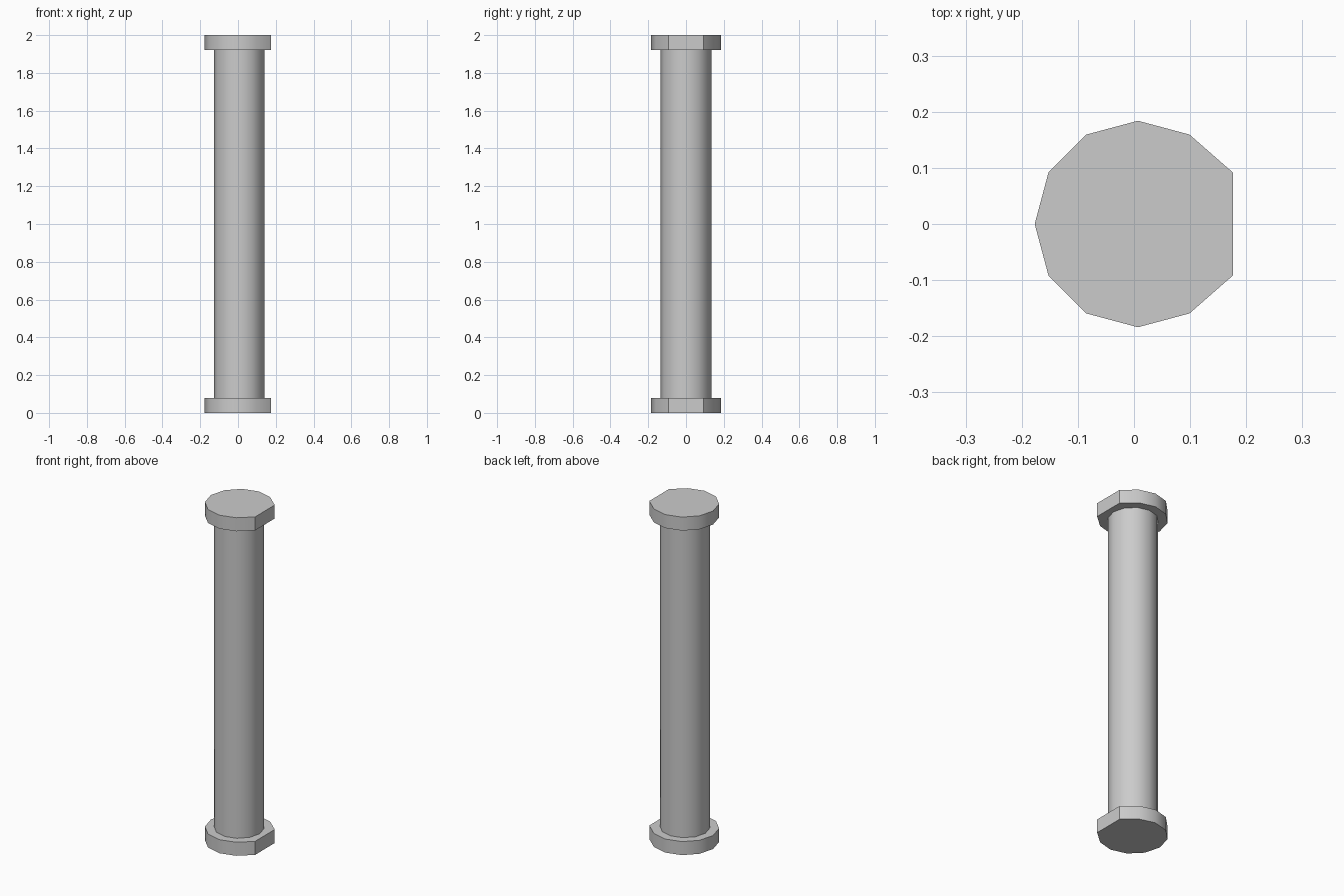
import bpy, bmesh
from math import radians, sin, cos

if "Cube" in bpy.data.objects:
    bpy.data.objects.remove(bpy.data.objects["Cube"])

CX = 0.007  # round axis sits slightly off centre because the caps have a flat side


def ring(radius, flat_x=None):
    """Twelve-sided outline; flat_x drops the +x corner to leave a flat side."""
    pts = []
    for i in range(12):
        if flat_x is not None and i == 0:
            continue
        x = CX + radius * cos(radians(30 * i))
        if flat_x is not None and i in (1, 11):
            x = flat_x
        pts.append((x, radius * sin(radians(30 * i))))
    return pts


def prism(name, outline, z0, z1):
    bm = bmesh.new()
    base = bm.faces.new([bm.verts.new((x, y, z0)) for x, y in outline])
    out = bmesh.ops.extrude_face_region(bm, geom=[base], use_keep_orig=True)
    verts = [g for g in out["geom"] if isinstance(g, bmesh.types.BMVert)]
    bmesh.ops.translate(bm, verts=verts, vec=(0, 0, z1 - z0))
    bmesh.ops.recalc_face_normals(bm, faces=bm.faces)
    mesh = bpy.data.meshes.new(name)
    bm.to_mesh(mesh)
    bm.free()
    obj = bpy.data.objects.new(name, mesh)
    bpy.context.collection.objects.link(obj)
    bpy.ops.object.select_all(action='DESELECT')
    obj.select_set(True)
    bpy.context.view_layer.objects.active = obj
    bpy.ops.object.shade_smooth_by_angle(angle=radians(38))
    return obj


# Shaft between the two caps
prism("shaft", ring(0.134), 0.08, 1.92)

# Matching end caps with one flat side facing +x
cap = ring(0.184, 0.176)
prism("bottom_cap", cap, 0.0, 0.08)
prism("top_cap", cap, 1.92, 2.0)
